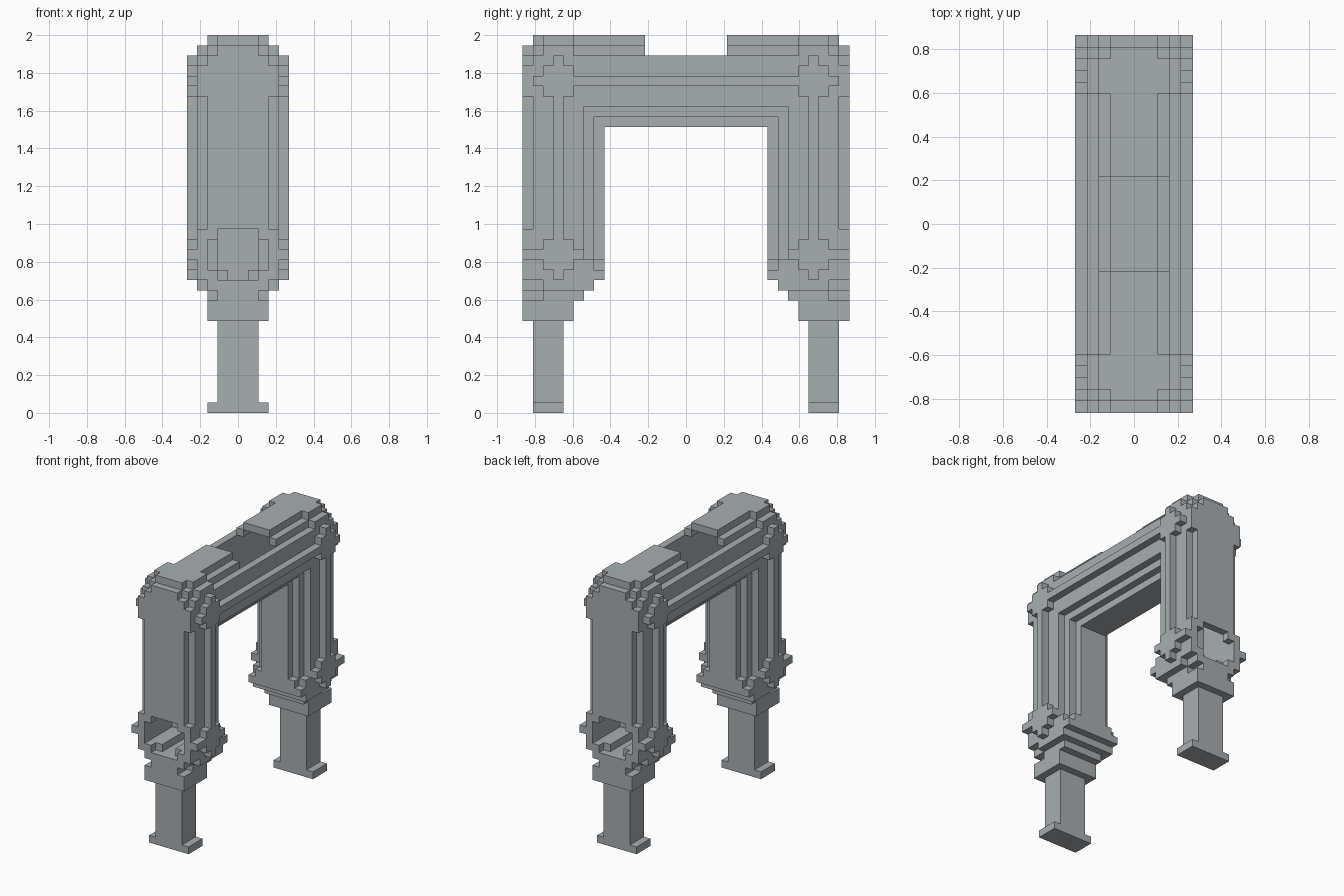
import bpy, bmesh, math
from mathutils import Vector

if "Cube" in bpy.data.objects:
    bpy.data.objects.remove(bpy.data.objects["Cube"], do_unlink=True)

U = 2 / 37  # size of one block

grey = bpy.data.materials.new("light grey")
grey.use_nodes = True
colour = (0.39, 0.42, 0.44, 1)
grey.diffuse_color = colour
grey.node_tree.nodes["Principled BSDF"].inputs["Base Color"].default_value = colour

AXES = [Vector(row) for row in ((1, 0, 0), (0, 1, 0), (0, 0, 1))]
SIDES = AXES + [-axis for axis in AXES]


def blocks(boxes, mirror_y):
    """Boxes are (half width, y0, y1, z0, z1) in blocks."""
    cells = set()
    for hx, y0, y1, z0, z1 in boxes:
        if mirror_y:
            y0, y1 = -y1, -y0
        cells |= {(x, y, z) for x in range(-hx, hx) for y in range(y0, y1) for z in range(z0, z1)}
    return cells


def build(name, fill, carve=(), mirror_y=False):
    cells = blocks(fill, mirror_y) - blocks(carve, mirror_y)
    # Skin the outside of the filled blocks, then merge flat areas
    bm = bmesh.new()
    verts = {}
    for cell in sorted(cells):
        for n in SIDES:
            if tuple(int(c + d) for c, d in zip(cell, n)) in cells:
                continue
            a = AXES[1] if n.x else AXES[0]
            b = n.cross(a)
            mid = Vector(cell) + (sum(AXES, Vector()) + n) / 2
            corners = []
            for p in (mid - (a + b) / 2, mid + (a - b) / 2, mid + (a + b) / 2, mid - (a - b) / 2):
                key = tuple(round(v) for v in p)
                if key not in verts:
                    verts[key] = bm.verts.new(Vector(key) * U)
                corners.append(verts[key])
            bm.faces.new(corners)
    bmesh.ops.dissolve_limit(bm, angle_limit=math.radians(1), verts=bm.verts, edges=bm.edges)
    mesh = bpy.data.meshes.new(name)
    bm.to_mesh(mesh)
    bm.free()
    mesh.materials.append(grey)
    bpy.context.collection.objects.link(bpy.data.objects.new(name, mesh))


def diamond(y, z):
    """Stepped round boss on both sides, centred on block (y, z)."""
    return [(5, y - 2 + abs(k), y + 3 - abs(k), z + k, z + k + 1) for k in range(-2, 3)]


# Open trough joining the two legs, narrowing in steps below
build("beam", [(4 - k, k - 10, 10 - k, 30 - k, 35) for k in range(3)],
      [(3, -10, 10, 30, 35), (2, -9, 9, 29, 30)])
build("beam_rails", [(5, -10, 10, 32, 33)], [(4, -10, 10, 32, 33)])

# Both ends share the same parts
for end, flip in (("front", False), ("rear", True)):
    # Outer panel with stepped corners and a low opening
    panel = [(hx, -16, -15, z0, z1) for hx, z0, z1 in ((2, 11, 36), (3, 12, 35), (4, 13, 18), (4, 31, 34))]
    build(end + "_panel", panel, [(2, -16, -15, 13, 18), (3, -16, -15, 14, 17)], flip)

    # Hollow upright, stepping in towards the arch, flared at its foot
    upright = [(4, -15, -10, 13, 35)] + [(3 - k, k - 10, k - 9, 13, 30 - k) for k in range(2)]
    flare = [(4, -10, -9, 13, 15), (4, -9, -8, 13, 14), (3, -9, -8, 14, 15)]
    build(end + "_upright", upright + flare, [(3, -15, -10, 13, 35), (2, -10, -9, 13, 30)], flip)
    build(end + "_floor_ridges", [(3, -15, -10, 13, 14)], [(1, -15, -10, 13, 14)], flip)

    # Stepped caps above and below the upright
    top, bottom = [], []
    for k in range(2):
        top += [(4 - k, -14, -11, 35 + k, 36 + k), (3 - k, -15, -14, 35 + k, 36 + k)]
        bottom += [(4 - k, -14, -9 - k, 12 - k, 13 - k), (3 - k, -15, -14, 12 - k, 13 - k)]
    build(end + "_top_cap", top, [(2, -14, -11, 35, 36)], flip)
    build(end + "_lower_cap", bottom, mirror_y=flip)

    # Arched cover over the beam
    build(end + "_cover", [(3 - k, -11, -4, 35 + k, 36 + k) for k in range(2)], [(2, -11, -4, 35, 36)], flip)

    # Bosses, upright rail and outer knob on both sides
    trim = diamond(-13, 32) + diamond(-13, 15) + [(5, -13, -12, 18, 30), (5, -16, -14, 15, 16)]
    build(end + "_side_trim", trim, [(4, -16, -8, 11, 37)], flip)

    # Collar, leg and foot
    build(end + "_collar", [(3, -16, -11, 9, 11)], mirror_y=flip)
    build(end + "_leg", [(2, -15, -12, 1, 9)], mirror_y=flip)
    build(end + "_foot", [(3, -15, -12, 0, 1)], mirror_y=flip)
